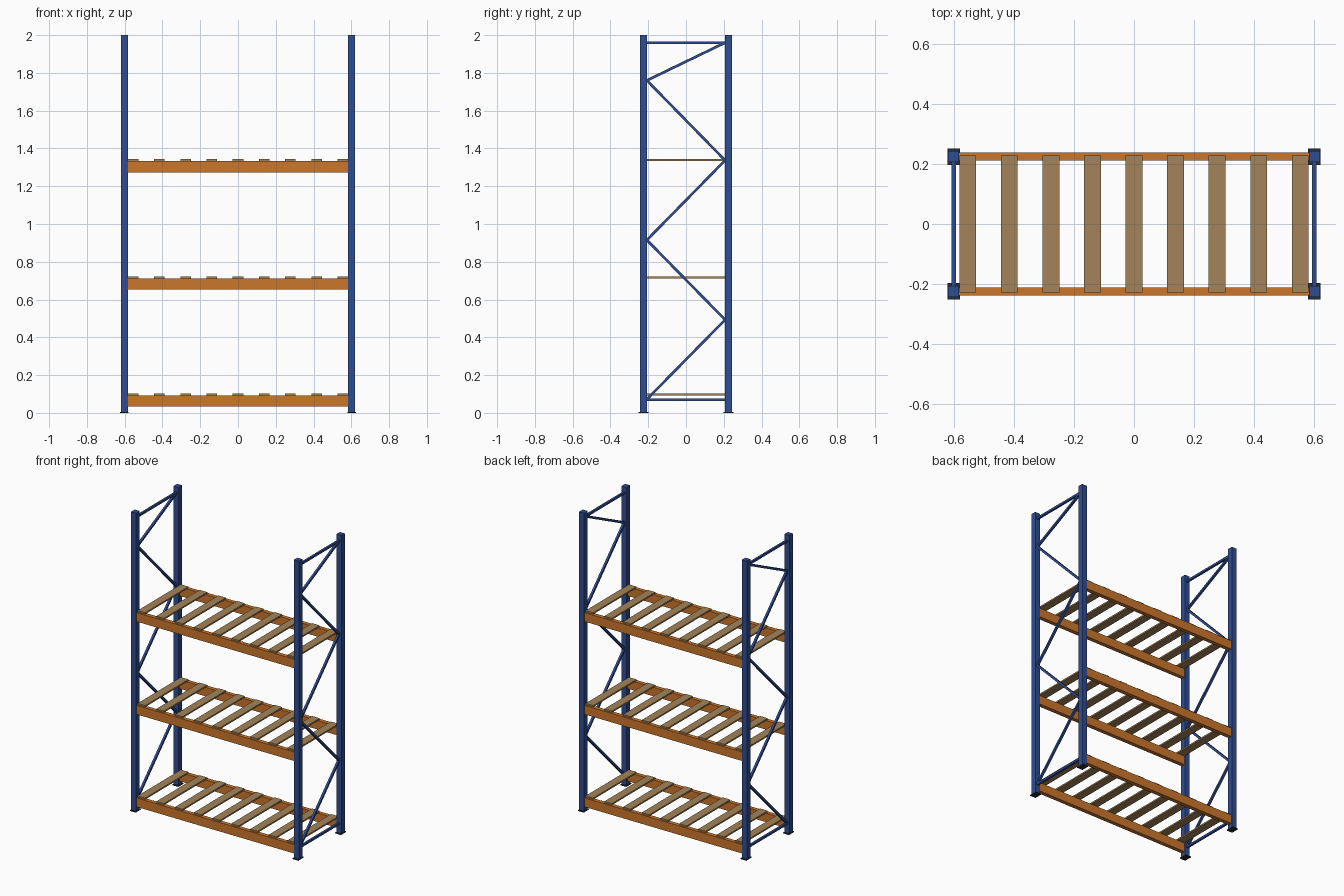
import bpy
from mathutils import Vector

if "Cube" in bpy.data.objects:
    bpy.data.objects.remove(bpy.data.objects["Cube"])


def material(name, rgb):
    m = bpy.data.materials.new(name)
    m.diffuse_color = (*rgb, 1)
    m.use_nodes = True
    m.node_tree.nodes["Principled BSDF"].inputs["Base Color"].default_value = m.diffuse_color
    return m


BLUE = material("blue_steel", (0.03, 0.075, 0.29))
ORANGE = material("orange_steel", (0.60, 0.18, 0.025))
WOOD = material("wood", (0.37, 0.23, 0.10))
DARK = material("dark_steel", (0.02, 0.025, 0.035))


def box(name, centre, size, mat):
    bpy.ops.mesh.primitive_cube_add(size=1, location=centre)
    ob = bpy.context.object
    ob.name = name
    ob.scale = size
    bpy.ops.object.transform_apply(location=False, rotation=False, scale=True)
    ob.data.materials.append(mat)
    return ob


def bar(name, a, b, thick, mat):
    # square bar between two points in the y-z plane
    a, b = Vector(a), Vector(b)
    d = b - a
    ob = box(name, (a + b) / 2, (thick, d.length, thick), mat)
    ob.rotation_euler.x = Vector((d.y, d.z)).angle_signed(Vector((1, 0)))
    return ob


POST_X, POST_Y, POST_W = 0.602, 0.225, 0.037
PLATE_H = 0.006
LEVELS = (0.093, 0.712, 1.333)      # top of the beams
SLATS, SLAT_SPAN = 9, 0.555

# zigzag nodes of the side frames (y, z)
ZIGZAG = [(0.207, 1.96), (-0.207, 1.76), (0.207, 1.337),
          (-0.207, 0.915), (0.207, 0.493), (-0.207, 0.072)]

for sx, side in ((-1, "left"), (1, "right")):
    x = sx * POST_X
    # posts and foot plates
    for sy, end in ((-1, "front"), (1, "back")):
        y = sy * POST_Y
        box(f"{side}_{end}_post", (x, y, (2 + PLATE_H) / 2),
            (POST_W, POST_W, 2 - PLATE_H), BLUE)
        box(f"{side}_{end}_foot_plate", (x, y, PLATE_H / 2),
            (0.043, 0.055, PLATE_H), DARK)
    # horizontal ties
    for z, end in ((0.07, "bottom"), (1.96, "top")):
        bar(f"{side}_{end}_tie", (x, -0.21, z), (x, 0.21, z), 0.014, BLUE)
    # diagonal braces
    for i, (p, q) in enumerate(zip(ZIGZAG, ZIGZAG[1:])):
        bar(f"{side}_brace_{i + 1}", (x, *p), (x, *q), 0.014, BLUE)

for n, z in enumerate(LEVELS, 1):
    # shelf beams
    for sy, end in ((-1, "front"), (1, "back")):
        box(f"shelf_{n}_{end}_beam", (0, sy * 0.226, z - 0.03),
            (1.167, 0.027, 0.06), ORANGE)
    # wooden slats
    for i in range(SLATS):
        x = -SLAT_SPAN + 2 * SLAT_SPAN * i / (SLATS - 1)
        box(f"shelf_{n}_slat_{i + 1}", (x, 0, z + 0.005),
            (0.056, 0.459, 0.01), WOOD)
